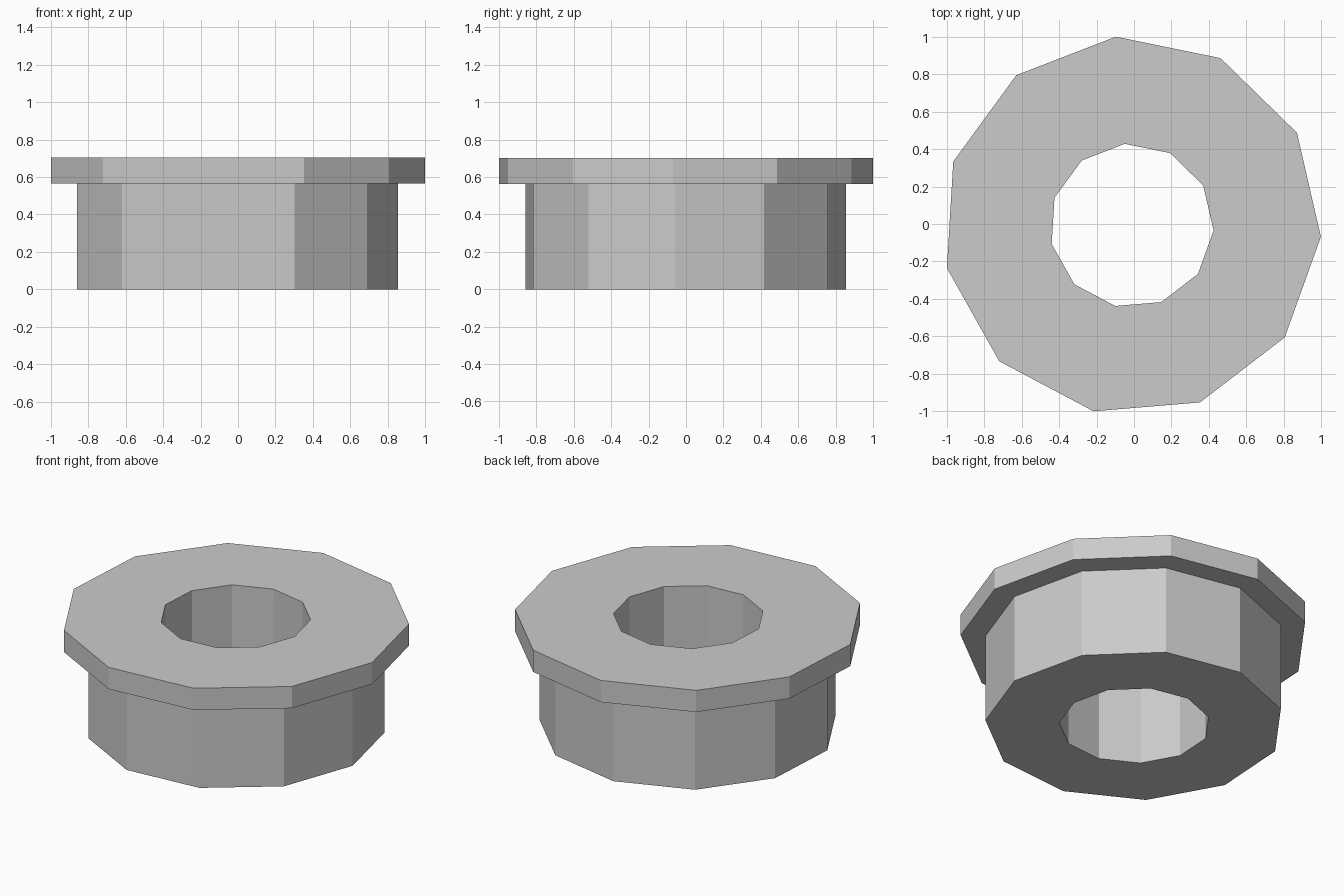
import bpy, bmesh
from math import cos, sin, radians, tau

cube = bpy.data.objects.get("Cube")
if cube:
    bpy.data.objects.remove(cube, do_unlink=True)

SIDES = 11
START = radians(-3.4)
CENTRE = (-0.0125, -0.0085)

# Closed radius / height profile: bore, flange top, flange rim, body wall
PROFILE = [(0.438, 0.0), (0.438, 0.703), (1.012, 0.703),
           (1.012, 0.564), (0.868, 0.564), (0.868, 0.0)]


def grey_material():
    mat = bpy.data.materials.new("light_grey")
    colour = (0.6, 0.6, 0.6, 1.0)
    mat.use_nodes = True
    mat.diffuse_color = colour
    node = next(n for n in mat.node_tree.nodes if n.type == 'BSDF_PRINCIPLED')
    node.inputs["Base Color"].default_value = colour
    return mat


def lathe(name, profile, mat):
    """Sweep a closed profile around z into a faceted ring."""
    bm = bmesh.new()
    rings = []
    for i in range(SIDES):
        a = START + tau * i / SIDES
        rings.append([bm.verts.new((CENTRE[0] + r * cos(a), CENTRE[1] + r * sin(a), z))
                      for r, z in profile])
    n = len(profile)
    for i in range(SIDES):
        here, following = rings[i], rings[(i + 1) % SIDES]
        for j in range(n):
            k = (j + 1) % n
            bm.faces.new((here[j], here[k], following[k], following[j]))
    bmesh.ops.recalc_face_normals(bm, faces=bm.faces)
    mesh = bpy.data.meshes.new(name)
    bm.to_mesh(mesh)
    bm.free()
    mesh.materials.append(mat)
    obj = bpy.data.objects.new(name, mesh)
    bpy.context.collection.objects.link(obj)
    return obj


# Flanged bushing with a through bore
lathe("flanged_bushing", PROFILE, grey_material())
